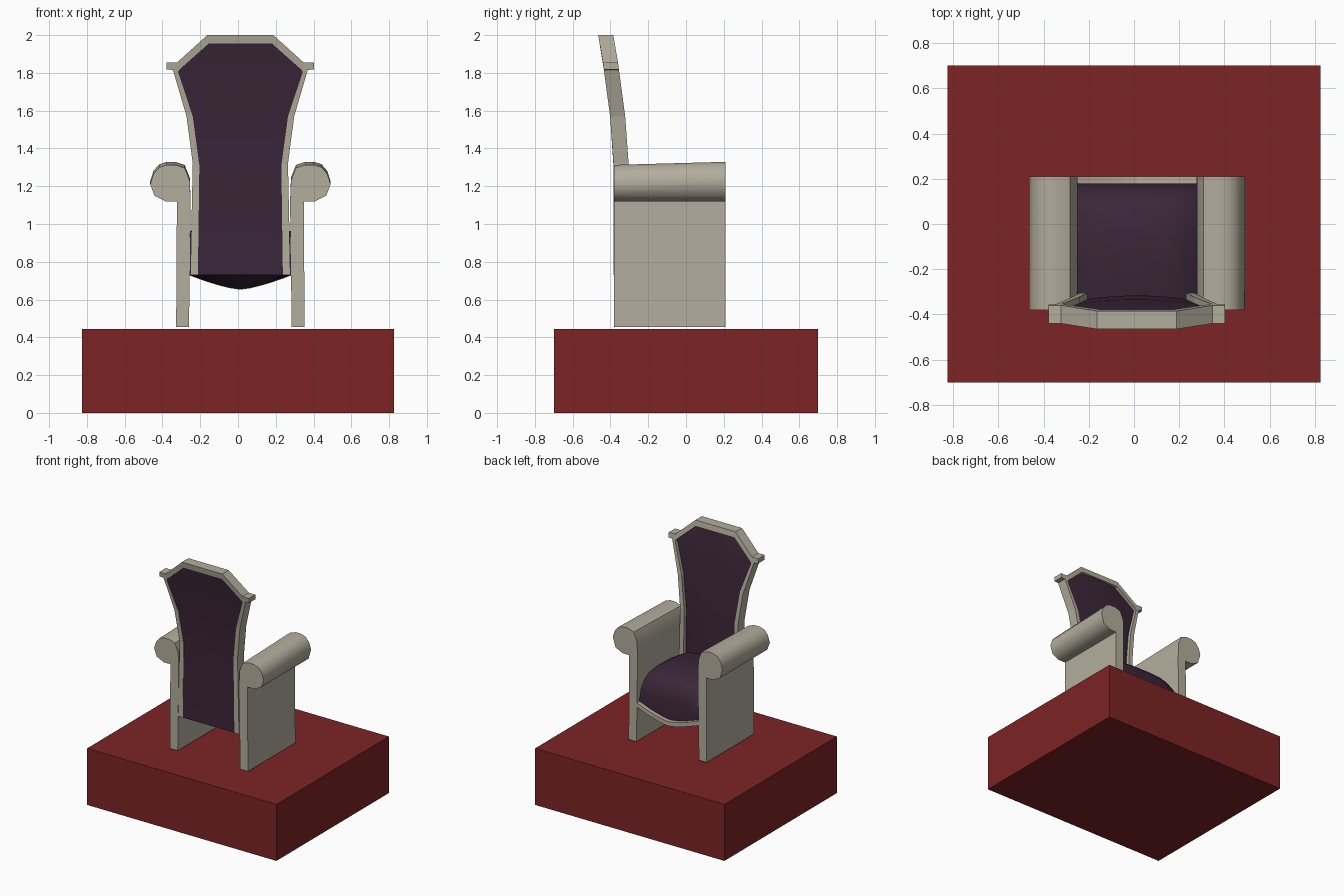
import bpy, bmesh, math

if "Cube" in bpy.data.objects:
    bpy.data.objects.remove(bpy.data.objects["Cube"])

CX = 0.0125  # chair centre line


def material(name, rgb):
    m = bpy.data.materials.new(name)
    m.diffuse_color = (*rgb, 1)
    m.use_nodes = True
    m.node_tree.nodes["Principled BSDF"].inputs["Base Color"].default_value = m.diffuse_color
    return m


RED = material("deep red", (0.205, 0.017, 0.018))
STONE = material("pale stone", (0.45, 0.42, 0.335))
PURPLE = material("dark purple", (0.044, 0.019, 0.040))


def loft(name, rings, mat, closed=False, smooth=None):
    """Skin equal-length rings of points; cap the ends or close the loop."""
    bm = bmesh.new()
    rows = [[bm.verts.new(p) for p in ring] for ring in rings]
    n, count = len(rows[0]), len(rows)
    for i in range(count if closed else count - 1):
        a, b = rows[i], rows[(i + 1) % count]
        for j in range(n):
            k = (j + 1) % n
            bm.faces.new((a[j], a[k], b[k], b[j]))
    if not closed:
        bm.faces.new(rows[0][::-1])
        bm.faces.new(rows[-1])
    bmesh.ops.recalc_face_normals(bm, faces=bm.faces)
    me = bpy.data.meshes.new(name)
    bm.to_mesh(me)
    bm.free()
    me.materials.append(mat)
    ob = bpy.data.objects.new(name, me)
    bpy.context.collection.objects.link(ob)
    if smooth:
        bpy.ops.object.select_all(action='DESELECT')
        ob.select_set(True)
        bpy.context.view_layer.objects.active = ob
        bpy.ops.object.shade_smooth_by_angle(angle=math.radians(smooth))
    return ob


# Plinth
rect = [(-0.825, -0.7), (0.825, -0.7), (0.825, 0.7), (-0.825, 0.7)]
loft("plinth", [[(x, y, z) for x, y in rect] for z in (0, 0.445)], RED)

# Arms: side panel with a rolled top, rising slightly to the open side
arm = [(0.272, 0.455), (0.340, 0.455), (0.336, 1.12), (0.395, 1.12),
       (0.455, 1.15), (0.4775, 1.21), (0.46, 1.265), (0.43, 1.30),
       (0.39, 1.313), (0.345, 1.313), (0.295, 1.297), (0.268, 1.23),
       (0.263, 1.12)]
for side, label in ((-1, "left"), (1, "right")):
    loft(label + "_arm",
         [[(CX + side * x, y, z + (lift if z > 1.2 else 0)) for x, z in arm]
          for y, lift in ((-0.38, 0), (0.21, 0.016))], STONE, smooth=50)

# Backrest leans back above the arms
LEAN = [(0.7, -0.384), (1.32, -0.384), (1.57, -0.402), (1.855, -0.44), (2.0, -0.465)]


def rear(z):
    for (z0, y0), (z1, y1) in zip(LEAN, LEAN[1:]):
        if z <= z1 + 1e-6:
            return y0 + (y1 - y0) * (z - z0) / (z1 - z0)
    return LEAN[-1][1]


THICK = 0.08
outer = [(0.265, 0.73), (0.252, 1.32), (0.285, 1.57), (0.358, 1.82), (0.335, 1.855), (0.175, 2.0)]
inner = [(0.225, 0.73), (0.217, 1.31), (0.252, 1.57), (0.330, 1.805), (0.322, 1.818), (0.168, 1.955)]


def frame_section(o, i, s):
    return [(CX + s * x, rear(z) + d, z) for (x, z), d in
            ((o, 0), (o, THICK), (i, THICK), (i, 0))]


loft("back_frame",
     [frame_section(o, i, -1) for o, i in zip(outer, inner)] +
     [frame_section(o, i, 1) for o, i in zip(outer[::-1], inner[::-1])], STONE)

# Small ears at the shoulders of the frame
ear = [(0.345, 1.815), (0.39, 1.818), (0.39, 1.855), (0.33, 1.855)]
for side, label in ((-1, "left"), (1, "right")):
    loft(label + "_back_ear",
         [[(CX + side * x, rear(z) + d, z) for x, z in ear] for d in (0, THICK)], STONE)

# Upholstered back panel, slightly padded on the seat side
cols = [-1, -0.6, -0.2, 0.2, 0.6, 1]
loft("back_panel",
     [[(CX + u * x, rear(z) + 0.003, z) for u in cols] +
      [(CX + u * x, rear(z) + 0.052 + 0.016 * (1 - u * u), z) for u in cols[::-1]]
      for x, z in inner], PURPLE, smooth=40)

# Seat cushion: domed top, rounded front edge, belly deepening to the front
SEAT_W = 0.268
us = [i / 5 - 1 for i in range(11)]


def belly(u, depth):
    return 0.73 - depth * (1 - abs(u) ** 1.4)


stations = [(-0.375, 0.98, 0.0), (-0.2, 1.005, 0.022), (-0.05, 1.01, 0.043),
            (0.06, 0.995, 0.06), (0.12, 0.96, 0.068), (0.16, 0.905, 0.073),
            (0.178, 0.83, 0.076)]
loft("seat_cushion",
     [[(CX + u * SEAT_W, y, belly(u, d)) for u in us] +
      [(CX + u * SEAT_W, y, top - 0.05 * u ** 4) for u in us[::-1]]
      for y, top, d in stations], PURPLE, smooth=50)

# Curved rail under the open edge of the seat
loft("seat_rail",
     [[(CX + u * 0.275, y, belly(u, 0.078) + h) for y, h in
       ((0.172, 0), (0.21, 0), (0.21, 0.035), (0.172, 0.035))] for u in us], STONE)
